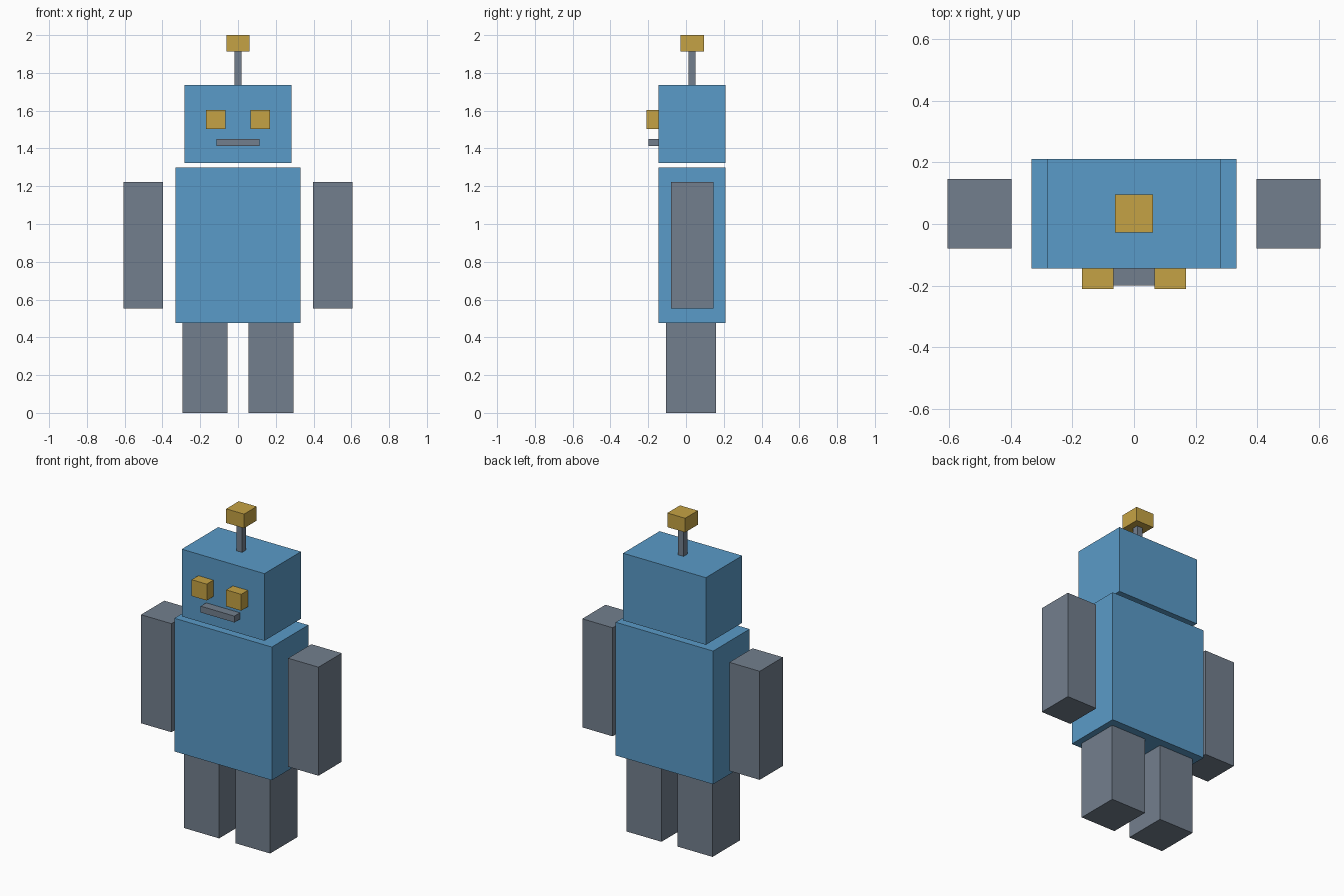
import bpy

if "Cube" in bpy.data.objects:
    bpy.data.objects.remove(bpy.data.objects["Cube"])


def material(name, rgb):
    m = bpy.data.materials.new(name)
    m.diffuse_color = (*rgb, 1.0)
    m.use_nodes = True
    m.node_tree.nodes["Principled BSDF"].inputs["Base Color"].default_value = m.diffuse_color
    return m


BLUE = material("blue paint", (0.102, 0.328, 0.578))
GREY = material("grey metal", (0.171, 0.212, 0.270))
GOLD = material("gold metal", (0.560, 0.365, 0.058))


def box(name, x, y, z, mat):
    """Box spanning the (min, max) range on each axis."""
    spans = (x, y, z)
    bpy.ops.mesh.primitive_cube_add(size=1, location=[(a + b) / 2 for a, b in spans])
    ob = bpy.context.object
    ob.name = name
    ob.scale = [b - a for a, b in spans]
    bpy.ops.object.transform_apply(location=False, rotation=False, scale=True)
    ob.data.materials.append(mat)
    return ob


def pair(name, x, y, z, mat):
    """Two boxes mirrored across x = 0."""
    box("left_" + name, x, y, z, mat)
    box("right_" + name, (-x[1], -x[0]), y, z, mat)


FRONT, BACK = -0.145, 0.21

# Torso and head
box("torso", (-0.332, 0.332), (FRONT, BACK), (0.477, 1.298), BLUE)
box("head", (-0.282, 0.282), (FRONT, BACK), (1.323, 1.737), BLUE)

# Limbs
pair("arm", (0.398, 0.605), (-0.08, 0.146), (0.553, 1.222), GREY)
pair("leg", (0.055, 0.293), (-0.105, 0.16), (0.0, 0.477), GREY)

# Face
pair("eye", (0.066, 0.169), (-0.21, FRONT), (1.503, 1.604), GOLD)
box("mouth", (-0.115, 0.115), (-0.199, FRONT), (1.412, 1.451), GREY)

# Antenna
box("antenna_rod", (-0.019, 0.019), (0.013, 0.051), (1.737, 1.913), GREY)
box("antenna_tip", (-0.061, 0.061), (-0.028, 0.095), (1.913, 2.0), GOLD)
